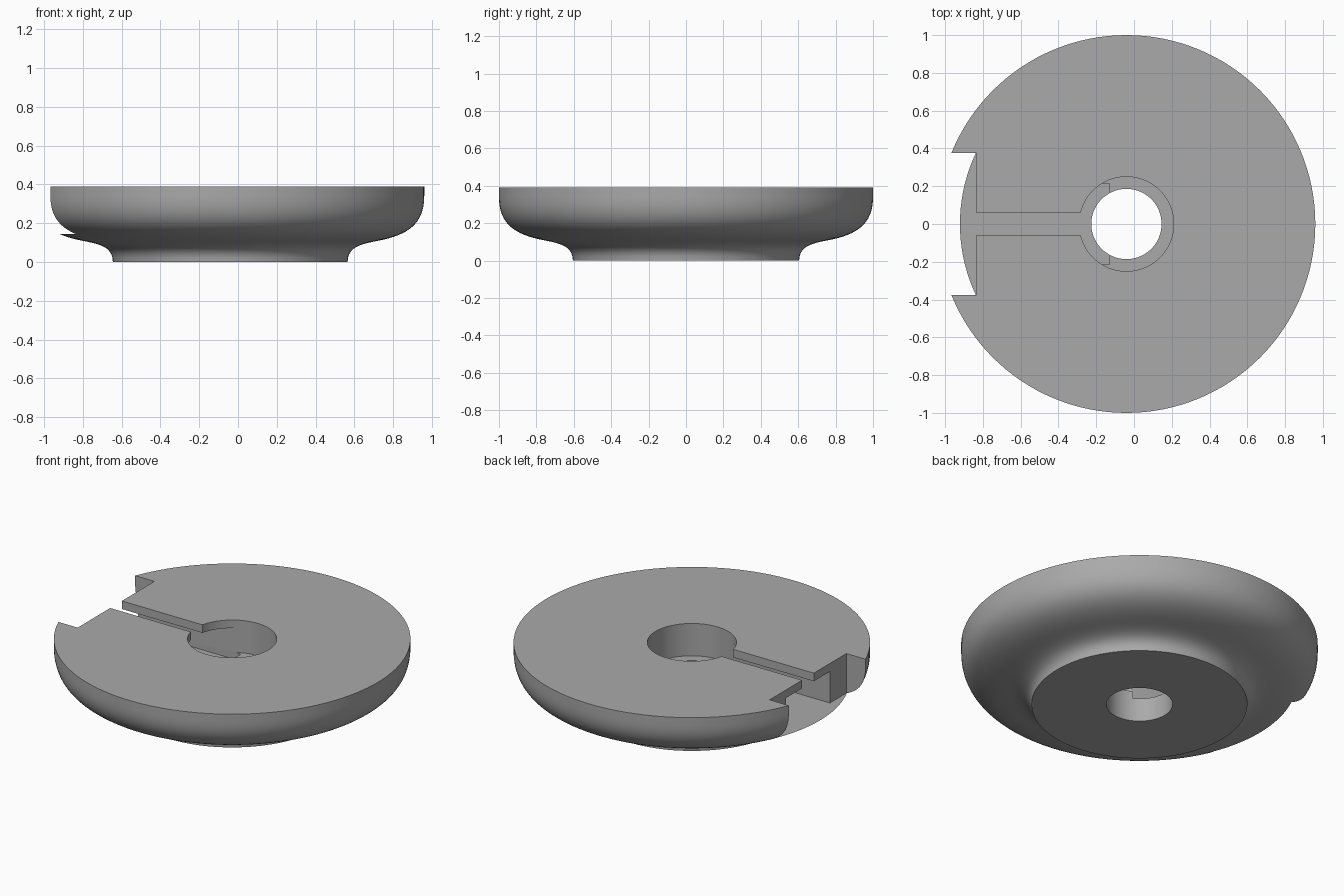
import bpy
import bmesh
import math
from mathutils import Matrix, Vector
from mathutils.geometry import interpolate_bezier

if "Cube" in bpy.data.objects:
    bpy.data.objects.remove(bpy.data.objects["Cube"])

AXIS_X = -0.04
TOP = 0.39
LEDGE = 0.19      # floor of the wide bore
FLOOR = 0.145     # floor of the rim notch and hidden channel
LIP = 0.34        # underside of the lips beside the slot

grey = bpy.data.materials.new("Plain grey")
grey.use_nodes = True
colour = (0.4, 0.4, 0.4, 1)
grey.diffuse_color = colour
grey.node_tree.nodes["Principled BSDF"].inputs["Base Color"].default_value = colour


def add_object(name, bm):
    mesh = bpy.data.meshes.new(name)
    bm.to_mesh(mesh)
    bm.free()
    obj = bpy.data.objects.new(name, mesh)
    bpy.context.collection.objects.link(obj)
    mesh.materials.append(grey)
    return obj


def curve(a, b, c, d, steps):
    pts = [Vector((r, 0, z)) for r, z in (a, b, c, d)]
    return [(p.x, p.z) for p in interpolate_bezier(*pts, steps)]


def lathe(name, profile, segments=128):
    """Closed ring turned around the vertical axis."""
    bm = bmesh.new()
    rings = []
    for i in range(segments):
        a = math.tau * i / segments
        rings.append([bm.verts.new((AXIS_X + r * math.cos(a), r * math.sin(a), z))
                      for r, z in profile])
    n = len(profile)
    for i, ring in enumerate(rings):
        after = rings[(i + 1) % segments]
        for j in range(n):
            k = (j + 1) % n
            bm.faces.new((ring[j], after[j], after[k], ring[k]))
    bmesh.ops.recalc_face_normals(bm, faces=bm.faces)
    return add_object(name, bm)


def cut_box(target, x0, x1, half_y, z0, z1):
    bm = bmesh.new()
    size = Matrix.Diagonal((x1 - x0, 2 * half_y, z1 - z0, 1))
    place = Matrix.Translation(((x0 + x1) / 2, 0, (z0 + z1) / 2))
    bmesh.ops.create_cube(bm, size=1, matrix=place @ size)
    cutter = add_object("cutter", bm)
    cutter.hide_render = True
    mod = target.modifiers.new("cut", "BOOLEAN")
    mod.operation = "DIFFERENCE"
    mod.solver = "EXACT"
    mod.object = cutter
    bpy.context.view_layer.objects.active = target
    bpy.ops.object.modifier_apply(modifier=mod.name)
    bpy.data.objects.remove(cutter)


# Turned body: foot, flared underside, rounded rim, stepped bore
foot = curve((0.605, 0), (0.605, 0.09), (0.70, 0.095), (0.79, 0.115), 12)
rim = curve((0.79, 0.115), (0.92, 0.145), (1.0, 0.2), (1.0, 0.34), 16)
bore = [(1.0, TOP), (0.25, TOP), (0.25, LEDGE), (0.186, LEDGE), (0.186, 0)]
body = lathe("round_body", foot + rim[1:] + bore)

# Rim notch, hidden wide channel, narrow slot through the top
cut_box(body, -1.2, -0.835, 0.375, FLOOR, 0.6)
cut_box(body, -0.95, -0.13, 0.215, FLOOR, LIP)
cut_box(body, -0.95, -0.13, 0.057, 0.3, 0.6)

bpy.ops.object.select_all(action="DESELECT")
body.select_set(True)
bpy.context.view_layer.objects.active = body
bpy.ops.object.shade_smooth_by_angle(angle=math.radians(30))
